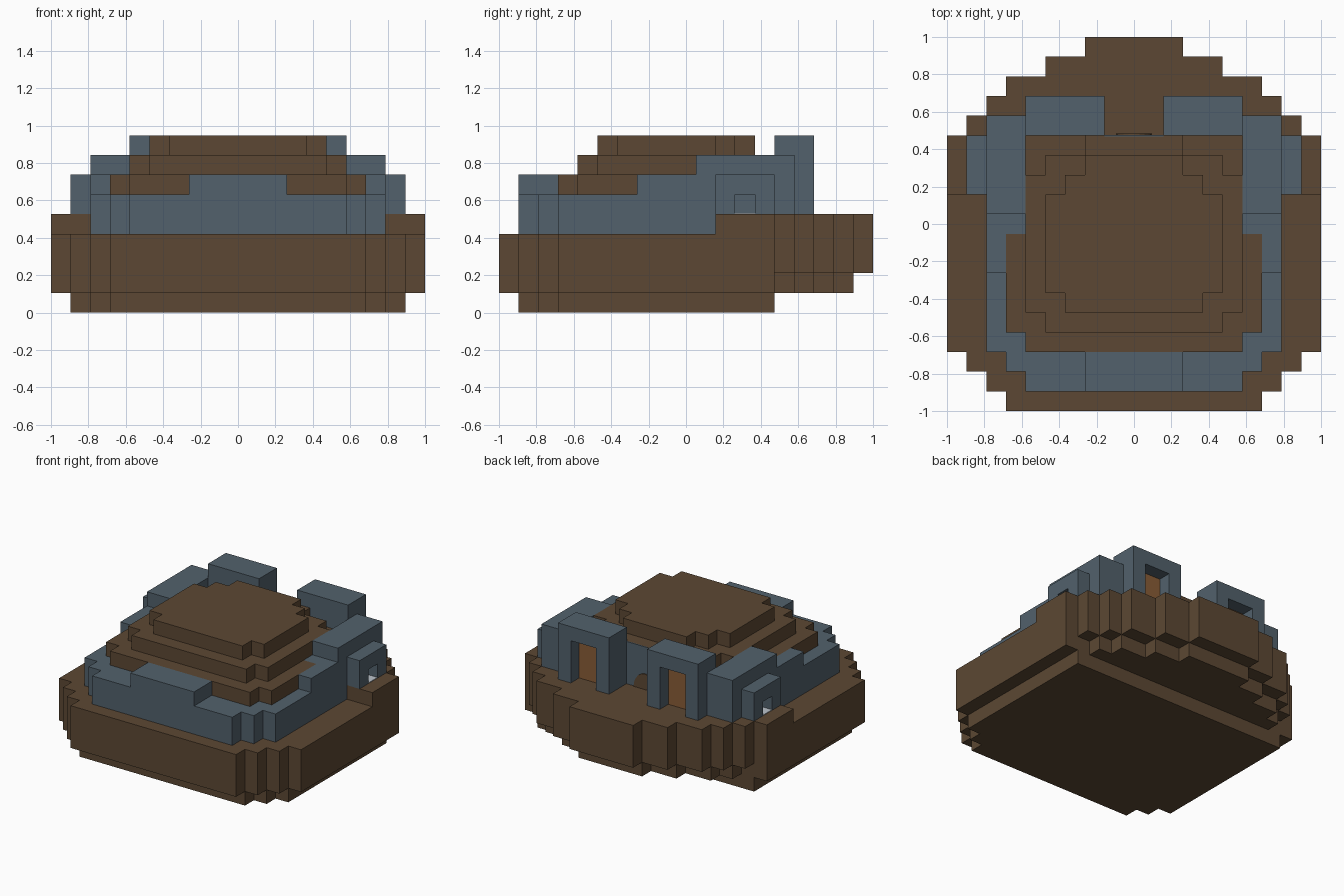
import bpy, bmesh, math
from mathutils import Vector

U = 2 / 19  # one building block

if "Cube" in bpy.data.objects:
    bpy.data.objects.remove(bpy.data.objects["Cube"])


def material(name, rgb):
    m = bpy.data.materials.new(name)
    m.use_nodes = True
    m.diffuse_color = (*rgb, 1)
    bsdf = next(n for n in m.node_tree.nodes if n.type == "BSDF_PRINCIPLED")
    bsdf.inputs["Base Color"].default_value = (*rgb, 1)
    return m


EARTH = material("earth_brown", (0.107, 0.064, 0.033))
STONE = material("slate_blue", (0.084, 0.12, 0.15))
WOOD = material("door_wood", (0.25, 0.11, 0.038))
PALE = material("pale_sill", (0.5, 0.55, 0.6))


def prism(name, mat, outline, axis, start, end):
    """Extrude a flat outline, in block units, along one axis."""
    def point(p, d):
        v = list(p)
        v.insert("xyz".index(axis), d)
        return Vector(v) * U
    bm = bmesh.new()
    face = bm.faces.new([bm.verts.new(point(p, start)) for p in outline])
    grown = bmesh.ops.extrude_face_region(bm, geom=[face])["geom"]
    moved = [v for v in grown if isinstance(v, bmesh.types.BMVert)]
    shift = point((0, 0), end - start)
    bmesh.ops.translate(bm, verts=moved, vec=shift)
    bmesh.ops.recalc_face_normals(bm, faces=bm.faces)
    mesh = bpy.data.meshes.new(name)
    bm.to_mesh(mesh)
    bm.free()
    mesh.materials.append(mat)
    obj = bpy.data.objects.new(name, mesh)
    bpy.context.collection.objects.link(obj)
    return obj


def box(name, mat, x, y, z):
    return prism(name, mat, [(x[0], y[0]), (x[1], y[0]), (x[1], y[1]), (x[0], y[1])],
                 "z", z[0], z[1])


def stepped(name, mat, rows, back, z0, z1):
    """Symmetric slab: each row is (front y, half width), the last ends at back."""
    side = []
    for i, (y, w) in enumerate(rows):
        y_end = rows[i + 1][0] if i + 1 < len(rows) else back
        side += [(w, y), (w, y_end)]
    outline = side + [(-x, y) for x, y in reversed(side)]
    return prism(name, mat, outline, "z", z0, z1)


def doorway(a, b, c, d, z0, z_open, z_top):
    """Outline of a wall from a to d with an opening from b to c."""
    return [(a, z0), (a, z_top), (d, z_top), (d, z0),
            (c, z0), (c, z_open), (b, z_open), (b, z0)]


# Earth mound
front = [(-9.5, 6.5), (-8.5, 7.5), (-7.5, 8.5), (-6.5, 9.5)]
back = [(4.5, 8.5), (5.5, 7.5), (6.5, 6.5), (7.5, 4.5), (8.5, 2.5)]
back_inset = [(4.5, 7.5), (5.5, 6.5), (6.5, 4.5), (7.5, 2.5)]
stepped("mound_foot", EARTH, [(-8.5, 6.5), (-7.5, 7.5), (-6.5, 8.5)], 4.5, 0, 1)
stepped("mound_lower", EARTH, front + back_inset, 8.5, 1, 2)
stepped("mound_body", EARTH, front + back, 9.5, 2, 4)
stepped("back_terrace", EARTH, [(1.5, 9.5)] + back, 9.5, 4, 5)

# Stone walls
stepped("main_wall", STONE, [(-8.5, 5.5), (-7.5, 6.5), (-6.5, 7.5)], 4.5, 4, 6)
box("front_parapet", STONE, (-2.5, 2.5), (-8.5, -6.5), (6, 7))
box("back_wall", STONE, (-1.5, 1.5), (4.45, 4.53), (5, 8))

# Stepped earth roof
stepped("roof_lower", EARTH, [(-6.5, 5.5), (-5.5, 6.5), (-0.5, 5.5)], 4.5, 6, 7)
stepped("roof_middle", EARTH, [(-5.5, 4.5), (-4.5, 5.5), (2.5, 4.5), (3.5, 2.5)], 4.5, 7, 8)
stepped("roof_top", EARTH, [(-4.5, 3.5), (-3.5, 4.5), (1.5, 3.5), (2.5, 2.5)], 3.5, 8, 9)

# Small rounded burrow at the foot of the back wall
arch = [(0.9 * math.cos(i * math.pi / 10), 5 + 1.1 * math.sin(i * math.pi / 10))
        for i in range(11)]
prism("burrow", EARTH, arch, "y", 4.53, 4.6)

for s, side in ((1, "left"), (-1, "right")):
    def span(a, b):
        return (s * a, s * b)

    # Side walls rising towards the back
    box(side + "_low_parapet", STONE, span(6.5, 7.5), (-2.5, 0.5), (6, 7))
    box(side + "_parapet_step", STONE, span(5.5, 6.5), (-0.5, 0.5), (6, 7))
    box(side + "_high_wall", STONE, span(5.5, 7.5), (0.5, 5.5), (5, 8))

    # Back tower with a recessed door
    box(side + "_tower_core", STONE, span(1.5, 5.5), (4.5, 5.5), (5, 9))
    gate = [(s * x, z) for x, z in doorway(1.5, 2.5, 4.5, 5.5, 5, 8, 9)]
    prism(side + "_tower_front", STONE, gate, "y", 5.5, 6.5)
    box(side + "_door", WOOD, span(2.5, 4.5), (5.5, 5.56), (5, 8))

    # Side alcove with a small opening
    alcove = doorway(1.5, 2.5, 3.5, 4.5, 5, 6, 7)
    prism(side + "_alcove", STONE, alcove, "x", s * 7.5, s * 8.5)
    box(side + "_alcove_sill", PALE, span(7.5, 8.5), (2.5, 3.5), (5, 5.05))
